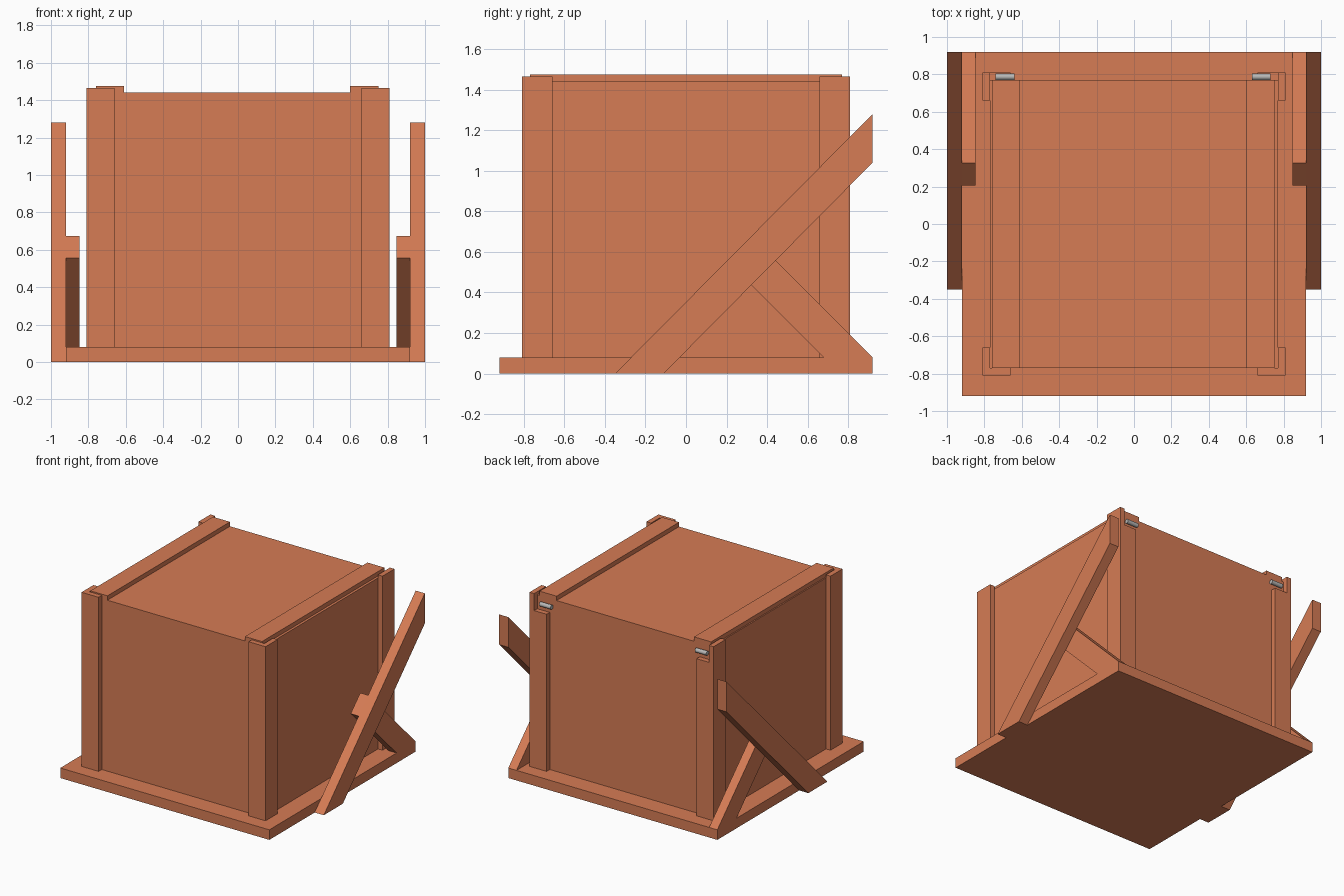
import bpy, bmesh, math
from mathutils import Matrix

cube = bpy.data.objects.get("Cube")
if cube:
    bpy.data.objects.remove(cube, do_unlink=True)


def material(name, rgb, metallic=0.0):
    m = bpy.data.materials.new(name)
    m.use_nodes = True
    m.diffuse_color = (*rgb, 1)
    bsdf = m.node_tree.nodes["Principled BSDF"]
    bsdf.inputs["Base Color"].default_value = (*rgb, 1)
    return m


wood = material("orange wood", (0.67, 0.20, 0.09))
steel = material("grey steel", (0.48, 0.48, 0.47))


def finish(name, bm, mat):
    bmesh.ops.recalc_face_normals(bm, faces=bm.faces)
    mesh = bpy.data.meshes.new(name)
    bm.to_mesh(mesh)
    bm.free()
    mesh.materials.append(mat)
    ob = bpy.data.objects.new(name, mesh)
    bpy.context.collection.objects.link(ob)
    return ob


def prism(name, points, offset, mat=wood):
    """Extrude a flat polygon of 3D points along an offset vector."""
    bm = bmesh.new()
    face = bm.faces.new([bm.verts.new(p) for p in points])
    ext = bmesh.ops.extrude_face_region(bm, geom=[face])
    verts = [v for v in ext["geom"] if isinstance(v, bmesh.types.BMVert)]
    bmesh.ops.translate(bm, verts=verts, vec=offset)
    return finish(name, bm, mat)


def box(name, x, y, z):
    """Box from (low, high) ranges."""
    pts = [(x[0], y[0], z[0]), (x[1], y[0], z[0]), (x[1], y[1], z[0]), (x[0], y[1], z[0])]
    return prism(name, pts, (0, 0, z[1] - z[0]))


BASE_TOP, SEAM, LID_TOP, POST_TOP = 0.08, 1.385, 1.44, 1.465
BODY, OUT, INNER = 0.77, 0.81, 0.66

# Base, crate body and lid
box("base_board", (-0.92, 0.92), (-0.92, 0.92), (0, BASE_TOP))
box("crate_body", (-BODY, BODY), (-BODY, BODY), (BASE_TOP, SEAM))
box("lid", (-BODY, BODY), (-BODY, BODY), (SEAM, LID_TOP))

# Battens across the lid
box("right_lid_batten", (-0.76, -0.61), (-BODY, BODY), (LID_TOP, 1.475))
box("left_lid_batten", (0.60, 0.75), (-BODY, BODY), (LID_TOP, 1.475))

for side, s in (("left", 1), ("right", -1)):
    # Front corner trim: L-shaped section
    ell = [(OUT, -OUT), (OUT, -INNER), (BODY, -INNER), (BODY, -BODY), (INNER, -BODY), (INNER, -OUT)]
    prism(side + "_front_corner_trim", [(s * x, y, BASE_TOP) for x, y in ell],
          (0, 0, POST_TOP - BASE_TOP))

    # Back corner trim: the rear board stops short below the hinge
    box(side + "_back_corner_side_board", sorted((s * BODY, s * OUT)), (INNER, OUT), (BASE_TOP, POST_TOP))
    box(side + "_back_corner_rear_board", sorted((s * INNER, s * BODY)), (BODY, OUT), (BASE_TOP, 1.33))

    # Long diagonal handle brace, outside the base
    long_yz = [(-0.35, 0), (-0.11, 0), (0.92, 1.04), (0.92, 1.28)]
    prism(side + "_long_brace", [(s * 0.92, y, z) for y, z in long_yz], (s * 0.08, 0, 0))

    # Short brace standing on the base, crossing behind the long one
    short_yz = [(0.92, 0.08), (0.68, 0.08), (0.205, 0.555), (0.325, 0.675)]
    prism(side + "_short_brace", [(s * 0.848, y, z) for y, z in short_yz], (s * 0.072, 0, 0))

    # Hinge barrel on the lid seam
    bm = bmesh.new()
    bmesh.ops.create_cone(bm, cap_ends=True, segments=16, radius1=0.017, radius2=0.017, depth=0.10,
                          matrix=Matrix.Translation((s * 0.685 - 0.005, 0.787, SEAM))
                          @ Matrix.Rotation(math.pi / 2, 4, 'Y'))
    hinge = finish(side + "_hinge", bm, steel)
    bpy.ops.object.select_all(action='DESELECT')
    hinge.select_set(True)
    bpy.context.view_layer.objects.active = hinge
    bpy.ops.object.shade_smooth_by_angle(angle=math.radians(35))
